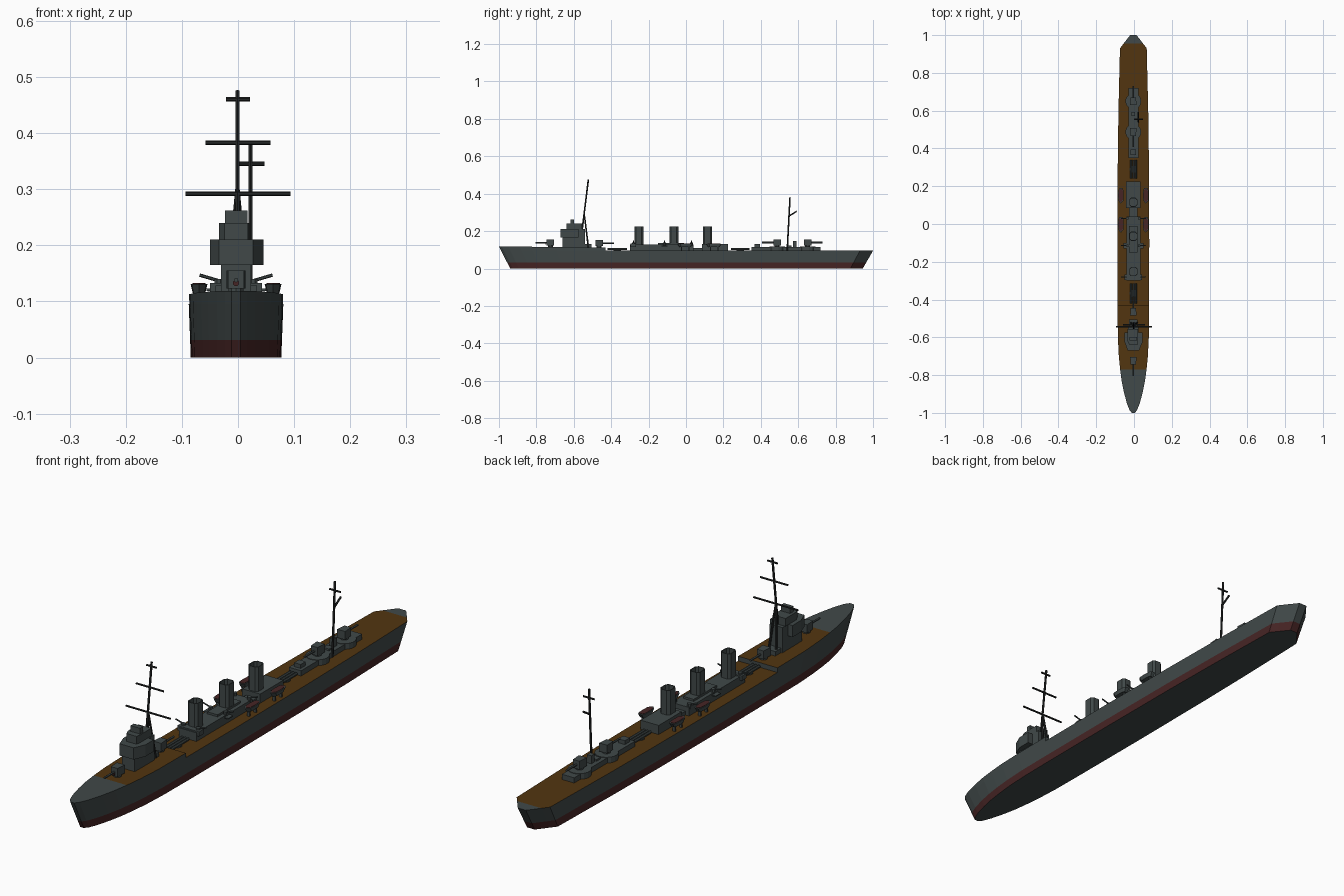
import bpy, bmesh, math
from mathutils import Vector

if "Cube" in bpy.data.objects:
    bpy.data.objects.remove(bpy.data.objects["Cube"])

def mat(name, c):
    m = bpy.data.materials.new(name)
    m.diffuse_color = (*c, 1)
    m.use_nodes = True
    m.node_tree.nodes["Principled BSDF"].inputs["Base Color"].default_value = m.diffuse_color
    return m

GREY = mat("ship grey", (0.052, 0.066, 0.066))
WOOD = mat("deck wood", (0.085, 0.036, 0.005))
RED = mat("hull red", (0.062, 0.018, 0.018))
DARK = mat("mast black", (0.017, 0.019, 0.019))
CX = -0.0035          # hull centre line

def finish(name, bm, mats):
    bmesh.ops.recalc_face_normals(bm, faces=bm.faces)
    me = bpy.data.meshes.new(name)
    bm.to_mesh(me)
    bm.free()
    for m in mats:
        me.materials.append(m)
    ob = bpy.data.objects.new(name, me)
    bpy.context.collection.objects.link(ob)
    return ob

def loft(bm, rings):
    """Skin closed rings of points and cap both ends."""
    vs = [[bm.verts.new(p) for p in r] for r in rings]
    n = len(vs[0])
    for a, b in zip(vs, vs[1:]):
        for i in range(n):
            bm.faces.new((a[i], a[(i + 1) % n], b[(i + 1) % n], b[i]))
    bm.faces.new(vs[0])
    bm.faces.new(vs[-1])

def prism(name, outline, z0, z1, m=GREY, taper=1.0, at=(CX, 0)):
    """Outline around 'at'; taper scales the bottom ring."""
    bm = bmesh.new()
    loft(bm, [[(at[0] + x * s, at[1] + y * s, z) for x, y in outline]
              for z, s in ((z0, taper), (z1, 1))])
    return finish(name, bm, [m])

def box(name, hw, y0, y1, z0, z1, m=GREY, x=CX):
    return prism(name, [(-hw, y0), (hw, y0), (hw, y1), (-hw, y1)], z0, z1, m, at=(x, 0))

def ngon(r, n=12):
    return [(r * math.cos((i + .5) * math.tau / n), r * math.sin((i + .5) * math.tau / n))
            for i in range(n)]

def rod(name, a, b, r, m=DARK, r2=None, n=6):
    a, b = Vector(a), Vector(b)
    q = (b - a).to_track_quat('Z', 'Y')
    bm = bmesh.new()
    loft(bm, [[p + q @ Vector((x, y, 0)) for x, y in ngon(s, n)]
              for p, s in ((a, r), (b, r if r2 is None else r2))])
    return finish(name, bm, [m])

# Hull: stations (y, half width) skinned over height levels
STATIONS = [(-1, .008), (-.985, .02), (-.95, .034), (-.89, .05), (-.83, .062), (-.77, .07),
            (-.7, .077), (-.6, .082), (-.43, .0835), (-.1, .0845), (.3, .083), (.6, .079),
            (.93, .071), (.955, .052), (1, .017)]

def hull_part(name, stations, levels, sheer=0):
    bm = bmesh.new()
    def pt(y, w, z, s):
        if z > .1:
            z += sheer * max(0, (-y - .6) / .4)
        k = (.94 + .06 * min(1, z / .118)) if y < -.5 else \
            (.945 + .055 * min(1, z / .095)) if y > .5 else 1
        return (CX + s * w * (.955 + .045 * min(1, z / .1)), y * k, z)
    grid = {(i, j, s): bm.verts.new(pt(y, w, z, s)) for i, (y, w) in enumerate(stations)
            for j, z in enumerate(levels) for s in (-1, 1)}
    ni, nj = len(stations), len(levels)
    for i in range(ni - 1):
        for j in range(nj - 1):
            for s in (-1, 1):
                bm.faces.new([grid[k] for k in ((i, j, s), (i + 1, j, s), (i + 1, j + 1, s), (i, j + 1, s))])
        for j in (0, nj - 1):
            bm.faces.new([grid[k] for k in ((i, j, -1), (i + 1, j, -1), (i + 1, j, 1), (i, j, 1))])
    for i in (0, ni - 1):
        for j in range(nj - 1):
            bm.faces.new([grid[k] for k in ((i, j, -1), (i, j, 1), (i, j + 1, 1), (i, j + 1, -1))])
    bmesh.ops.recalc_face_normals(bm, faces=bm.faces)
    for f in bm.faces:
        c = f.calc_center_median()
        if f.normal.z > .9 and -.765 < c.y < .95:
            f.material_index = 1
        elif abs(f.normal.z) < .9 and c.z < .03:
            f.material_index = 2
    return finish(name, bm, [GREY, WOOD, RED])

hull_part("hull", STATIONS, [0, .031, .095])
hull_part("forecastle", STATIONS[:9], [.095, .113], .006)

# Main guns: shield, pedestal and barrel
def gun(name, y, deck, d):
    prism(name + "_pedestal", ngon(.014, 10), deck, deck + .012, at=(CX, y))
    sh = [(-.017, -.02 * d), (.017, -.02 * d), (.014, .02 * d), (-.014, .02 * d)]
    prism(name + "_shield", sh, deck + .008, deck + .04, at=(CX, y))
    rod(name + "_barrel", (CX, y + .015 * d, deck + .023), (CX, y + .08 * d, deck + .023), .0042, GREY)

gun("bow_gun", -.725, .115, -1)
gun("fore_gun", -.465, .113, 1)
gun("aft_gun", .487, .116, -1)
gun("stern_gun", .65, .116, 1)

# Bridge
box("bridge_tower", .027, -.66, -.54, .113, .21)
prism("bridge_wings", [(-.046, -.625), (-.03, -.67), (.03, -.67), (.049, -.625), (.049, -.575), (-.046, -.575)],
      .165, .21)
prism("bridge_top", [(-.021, -.64), (.021, -.64), (.024, -.62), (.024, -.555), (-.03, -.555), (-.03, -.62)],
      .21, .24)
box("rangefinder", .02, -.617, -.598, .24, .262)
box("bridge_rear", .022, -.54, -.505, .113, .13)
rod("hawse_plate", (CX, -.748, .133), (CX, -.75, .133), .006, RED, n=8)

# Fore mast: tripod with raked pole and yards
FT = Vector((-.001, -.522, .476))
FB = Vector((-.001, -.556, .2))
rod("fore_mast", FB, FT, .0042)
for i, x in enumerate((-.018, .016)):
    rod(f"fore_mast_leg_{i}", (x, -.522, .113), (-.001, -.545, .3), .005, DARK, .004)
for z, x0, x1 in ((.292, -.094, .094), (.383, -.058, .058), (.46, -.021, .021)):
    y = FB.lerp(FT, (z - .2) / .276).y
    rod("fore_yard", (x0, y, z), (x1, y, z), .004)

# Aft mast with yard and gaff
rod("aft_mast", (.022, .541, .095), (.022, .556, .379), .0042)
rod("aft_yard", (.001, .555, .345), (.047, .555, .345), .004)
rod("aft_gaff", (.022, .55, .28), (.022, .592, .306), .0038)

# Midship deckhouses
box("forward_house", .037, -.3, .04, .095, .128)
box("aft_funnel_house", .038, .085, .225, .095, .13)
box("forward_platform", .046, -.297, -.268, .115, .133)
box("house_top", .022, -.15, -.01, .128, .136)
box("house_link", .022, .04, .085, .095, .11)

# Funnels: eight-sided with a sunken dark top
OCT = [(-.012, -.024), (.012, -.024), (.021, -.015), (.021, .015),
       (.012, .024), (-.012, .024), (-.021, .015), (-.021, -.015)]
for i, y in enumerate((-.252, -.065, .115)):
    bm = bmesh.new()
    loft(bm, [[(CX + px * s, y + py * s, z) for px, py in OCT]
              for z, s in ((.12, 1), (.224, 1), (.224, .86), (.2, .86))])
    finish(f"funnel_{i}", bm, [GREY])

# Torpedo tube mounts
for name, y0, y1 in (("fore", -.42, -.315), ("aft", .24, .34)):
    prism(name + "_tube_mount", ngon(.02, 10), .095, .1, at=(CX, (y0 + y1) / 2))
    for k in (-1, 0, 1):
        rod(f"{name}_torpedo_tube_{k}", (CX + k * .013, y0, .104), (CX + k * .013, y1, .104), .0058, GREY, n=8)

# Ship's boats on supports, both sides
BOAT = [(0, -.042), (.013, -.027), (.015, 0), (.013, .03), (.008, .04),
        (-.008, .04), (-.013, .03), (-.015, 0), (-.013, -.027)]
for s in (-1, 1):
    for i, y in enumerate((-.004, .15)):
        p = (CX + s * .066, y)
        prism(f"boat_{i}_{s}", BOAT, .115, .131, RED if s > 0 and i > 9 else GREY, .75, p)
        prism(f"boat_inside_{i}_{s}", [(a * .8, b * .85) for a, b in BOAT], .131, .1325, RED, 1, p)
        for dy in (-.02, .02):
            box(f"boat_cradle_{i}_{s}", .005, y + dy - .003, y + dy + .003, .095, .118, GREY, p[0])

# Light guns on side mounts
for s in (-1, 1):
    for y in (-.115, -.28, .03):
        x = CX + s * .031
        prism("light_gun_mount", ngon(.008, 8), .12, .14, at=(x, y))
        rod("light_gun_barrel", (x, y, .137), (x + s * .034, y, .147), .003, GREY)
    box("light_gun_platform", .011, -.13, -.1, .119, .123, GREY, CX + s * .042)

# Aft deckhouse with round gun platforms
box("aft_house", .026, .35, .72, .095, .115)
for y in (.487, .65):
    prism("gun_platform", ngon(.042, 16), .095, .117, at=(CX, y))
box("aft_control", .014, .365, .395, .115, .13)
box("aft_director", .009, .572, .592, .115, .146)
box("aft_locker", .012, .54, .565, .115, .122)
